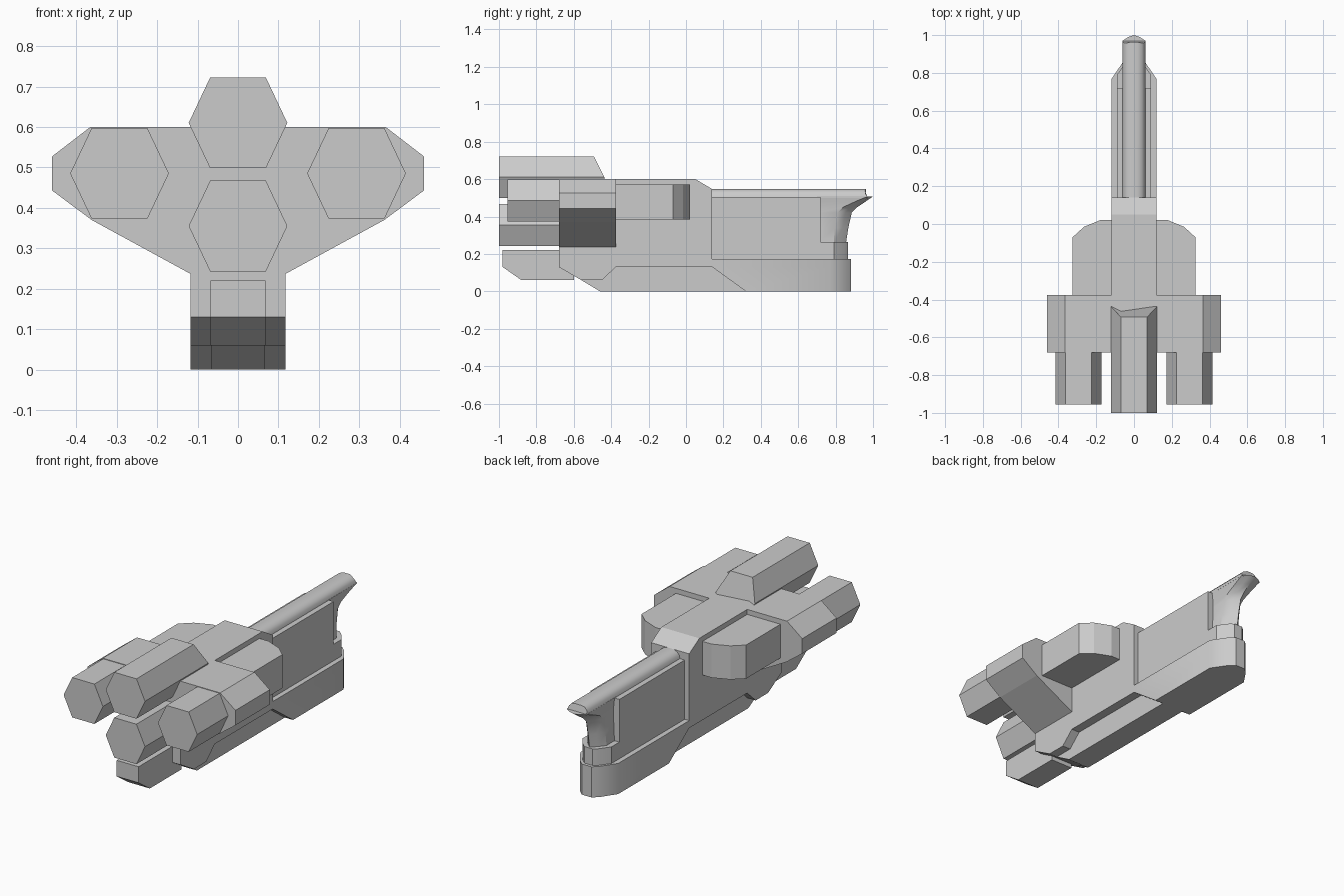
import bpy, bmesh, math

if "Cube" in bpy.data.objects:
    bpy.data.objects.remove(bpy.data.objects["Cube"])


def finish(name, bm, smooth=False):
    bmesh.ops.recalc_face_normals(bm, faces=bm.faces)
    me = bpy.data.meshes.new(name)
    bm.to_mesh(me)
    bm.free()
    ob = bpy.data.objects.new(name, me)
    bpy.context.collection.objects.link(ob)
    if smooth:
        bpy.ops.object.select_all(action='DESELECT')
        ob.select_set(True)
        bpy.context.view_layer.objects.active = ob
        bpy.ops.object.shade_smooth_by_angle(angle=math.radians(35))
    return ob


def loft(name, rings, smooth=False):
    bm = bmesh.new()
    loops = [[bm.verts.new(p) for p in r] for r in rings]
    n = len(loops[0])
    for a, b in zip(loops, loops[1:]):
        for i in range(n):
            j = (i + 1) % n
            bm.faces.new((a[i], a[j], b[j], b[i]))
    bm.faces.new(loops[0])
    bm.faces.new(loops[-1])
    return finish(name, bm, smooth)


def prism(name, pts, axis, a, b, smooth=False):
    put = {'x': lambda p, t: (t, p[0], p[1]),
           'y': lambda p, t: (p[0], t, p[1]),
           'z': lambda p, t: (p[0], p[1], t)}[axis]
    return loft(name, [[put(p, t) for p in pts] for t in (a, b)], smooth)


def mirrored(half):
    return half + [(-x, v) for x, v in reversed(half) if x != 0]


def hexagon(cx, cz):
    return [(cx - .122, cz), (cx - .069, cz + .112), (cx + .069, cz + .112),
            (cx + .122, cz), (cx + .069, cz - .112), (cx - .069, cz - .112)]


# Central hull, profile in y/z
prism("main_hull", [(-.68, .6), (.05, .6), (.14, .547), (.14, .17), (.14, .13),
                    (-.375, .13), (-.45, .06), (-.56, .06), (-.68, .13)],
      'x', -.118, .118)
# Narrow keel under the hull
prism("keel", [(-.58, .14), (-.56, .06), (-.46, 0), (.34, 0), (.34, .14)], 'x', -.067, .067)

# Wide shoulder block carrying the side engines
prism("wing_block", mirrored([(.118, .237), (.362, .37), (.46, .443), (.46, .527), (.365, .6)]),
      'y', -.68, -.375)
# Rounded pods on both flanks
prism("side_pods", mirrored([(.325, -.38), (.325, -.07), (.265, -.015), (.175, .022)]),
      'z', .383, .572)

# Engines
for side, x in (("left", -.293), ("right", .293)):
    prism(side + "_engine", hexagon(x, .485), 'y', -.955, -.66)
prism("middle_engine", hexagon(0, .355), 'y', -1, -.66)
top = hexagon(0, .61)
loft("top_engine", [[(x, -1, z) for x, z in top],
                    [(x, -.437 - .5 * max(0, z - .61), z) for x, z in top]])
prism("lower_engine", [(-.98, .22), (-.98, .13), (-.88, .06), (-.6, .06), (-.6, .22)],
      'x', -.068, .068)

# Forward lower hull: tapered plan, sloped underside at its rear
plan = [(.118, .77), (.06, .855), (.03, .882)]
low = mirrored([(.118, .32)] + plan)
mid = mirrored([(.118, .14)] + plan)
loft("bow_hull", [[(x, y, 0) for x, y in low],
                  [(x, y, .13) for x, y in mid],
                  [(x, y, .172) for x, y in mid]], True)
# Recessed slab above it and the low step below the prow
prism("bow_slab", [(.12, .16), (.72, .16), (.72, .505), (.12, .505)], 'x', -.09, .09)
prism("bow_step", mirrored([(.09, .7), (.09, .79), (.05, .845), (.025, .865)]),
      'z', .16, .265, True)

# Flared prow: z, half width, shoulder y, tip y
rings = []
for z, w, s, t in [(.255, .06, .79, .855), (.34, .056, .795, .868), (.42, .053, .81, .886),
                   (.45, .054, .84, .915), (.48, .057, .905, .96), (.507, .061, .97, 1)]:
    rings.append([(x, y, z) for x, y in
                  mirrored([(w, .7), (w, s), (w * .5, (s + t) / 2 + .005), (0, t)])])
loft("prow", rings, True)

# Rounded rail along the top, with a pointed tip
section = mirrored([(.061, .503), (.056, .523), (.042, .539), (.02, .547)])
loft("top_rail", [[(x, .12, z) for x, z in section],
                  [(x, 1 - abs(x) * .5 - (z - .503) * .6, z) for x, z in section]], True)
